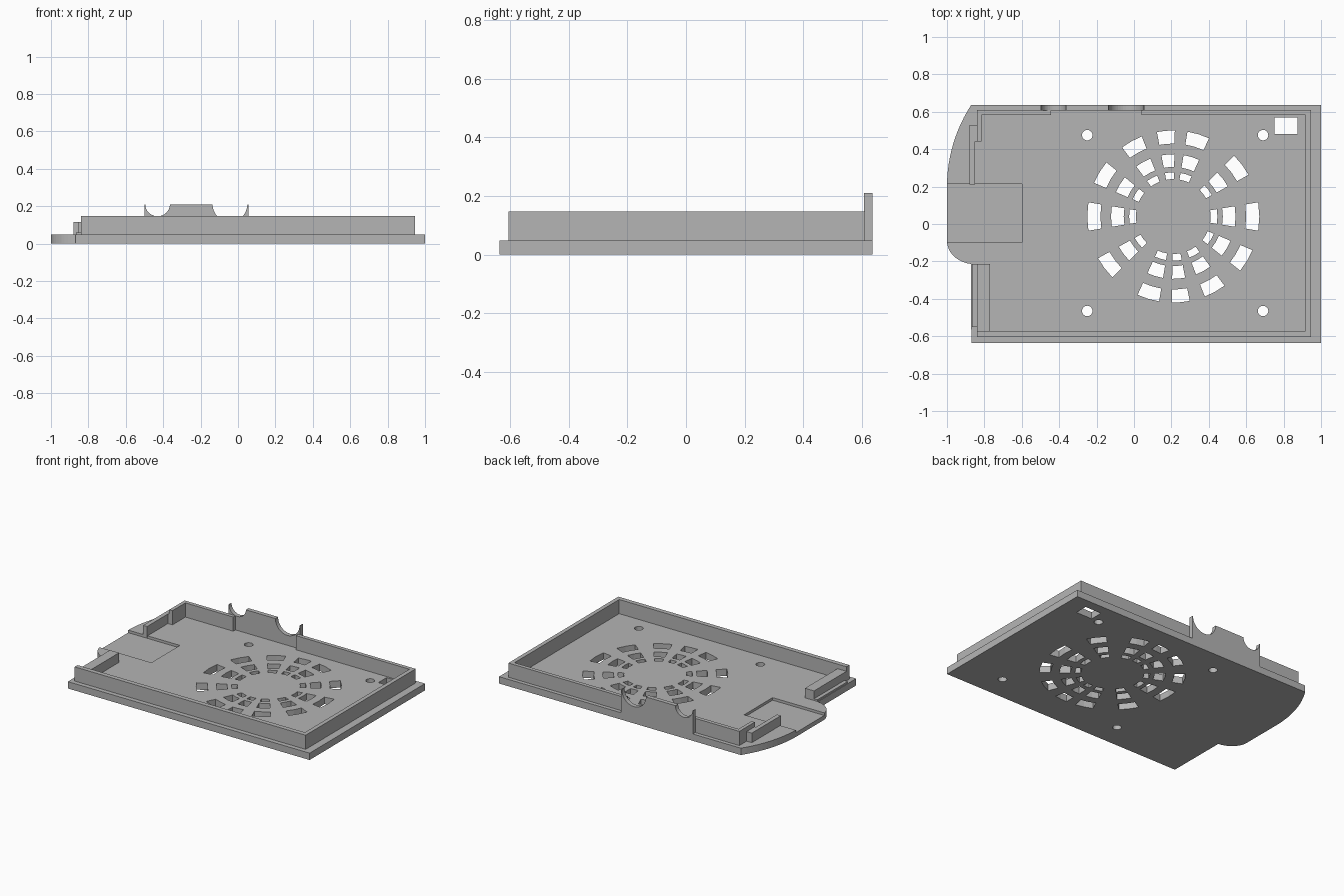
import bpy, bmesh
from math import sin, cos, radians, pi

if "Cube" in bpy.data.objects:
    bpy.data.objects.remove(bpy.data.objects["Cube"])

grey = bpy.data.materials.new("plain grey")
grey.use_nodes = True
grey.diffuse_color = (0.46, 0.46, 0.46, 1)
grey.node_tree.nodes["Principled BSDF"].inputs["Base Color"].default_value = grey.diffuse_color


def add_prism(bm, pts, lo, hi, axis="z"):
    """Extrude a 2D outline along z, or along y when the outline is in x and z."""
    place = (lambda p, h: (p[0], p[1], h)) if axis == "z" else (lambda p, h: (p[0], h, p[1]))
    a = [bm.verts.new(place(p, lo)) for p in pts]
    b = [bm.verts.new(place(p, hi)) for p in pts]
    bm.faces.new(a[::-1])
    bm.faces.new(b)
    for i in range(len(pts)):
        j = (i + 1) % len(pts)
        bm.faces.new((a[i], a[j], b[j], b[i]))


def rect(x0, x1, y0, y1):
    return [(x0, y0), (x1, y0), (x1, y1), (x0, y1)]


def arc(cx, cy, rx, ry, start, end, n):
    angles = [radians(start + (end - start) * i / n) for i in range(n + 1)]
    return [(cx + rx * cos(t), cy + ry * sin(t)) for t in angles]


def finish(name, bm):
    bmesh.ops.recalc_face_normals(bm, faces=bm.faces)
    mesh = bpy.data.meshes.new(name)
    bm.to_mesh(mesh)
    bm.free()
    mesh.materials.append(grey)
    obj = bpy.data.objects.new(name, mesh)
    bpy.context.collection.objects.link(obj)
    return obj


def prism(name, pts, lo, hi, axis="z"):
    bm = bmesh.new()
    add_prism(bm, pts, lo, hi, axis)
    return finish(name, bm)


def cut(obj, cutter):
    cutter.hide_render = True
    mod = obj.modifiers.new("cut", "BOOLEAN")
    mod.operation = "DIFFERENCE"
    mod.solver = "EXACT"
    mod.object = cutter
    bpy.context.view_layer.objects.active = obj
    bpy.ops.object.modifier_apply(modifier=mod.name)
    bpy.data.objects.remove(cutter)


FLOOR, RIM, LOW, BACK = 0.048, 0.147, 0.115, 0.637

# Base plate with a rounded bulge on its right end
outline = [(-0.87, -BACK), (1, -BACK), (1, BACK), (-0.87, BACK)]
outline += arc(-0.2, 0.2, 0.8, 0.8, 147, 180, 12)[1:]
outline += arc(-0.85, -0.09, 0.15, 0.125, 184, 262, 10)
base = prism("base_plate", outline, 0, FLOOR)

# Vent rings, screw holes and corner window
bm = bmesh.new()
for r0, r1 in ((0.2, 0.236), (0.265, 0.333), (0.39, 0.46)):
    for mid, half in ((0, 9.5), (37, 8), (73, 7.5), (95, 6), (119, 7.5), (149, 8)):
        for turn in (0, 180):
            t = mid + turn
            inner = arc(0.21, 0.04, r0, r0, t - half, t + half, 2)
            outer = arc(0.21, 0.04, r1, r1, t + half, t - half, 2)
            add_prism(bm, inner + outer, -0.1, 0.2)
for x in (-0.25, 0.69):
    for y in (-0.465, 0.475):
        add_prism(bm, arc(x, y, 0.028, 0.028, 0, 345, 23), -0.1, 0.2)
add_prism(bm, rect(0.75, 0.875, 0.48, 0.57), -0.1, 0.2)
cut(base, finish("hole_cutter", bm))

# Shallow pocket on the bulge
cut(base, prism("pocket_cutter", rect(-1.1, -0.6, -0.1, 0.215), 0.03, 0.2))

# Rim walls
for name, box, top in (
    ("front_rim", rect(-0.84, 0.947, -0.605, -0.573), RIM),
    ("left_rim", rect(0.918, 0.947, -0.605, 0.61), RIM),
    ("back_rim_left", rect(0.04, 0.947, 0.583, 0.61), RIM),
    ("back_rim_right", rect(-0.84, -0.445, 0.583, 0.61), RIM),
    ("right_rim_stub", rect(-0.84, -0.815, 0.44, 0.61), RIM),
    ("right_low_wall", rect(-0.88, -0.85, 0.21, 0.53), LOW),
    ("right_low_joint", rect(-0.85, -0.838, 0.44, 0.53), LOW),
    ("right_front_bar", rect(-0.84, -0.77, -0.58, -0.215), LOW),
    ("right_front_lip", rect(-0.866, -0.84, -0.55, -0.215), 0.06),
):
    prism(name, box, FLOOR - 0.01, top)

# Tall connector panel with two half round cradles
profile = [(0.055, 0.01), (0.055, 0.21)]
profile += arc(-0.043, 0.21, 0.093, 0.093, 360, 180, 20)
profile += arc(-0.43, 0.21, 0.066, 0.064, 360, 180, 20)
profile += [(-0.5, 0.21), (-0.5, 0.01)]
prism("connector_panel", profile, 0.607, BACK, "y")
